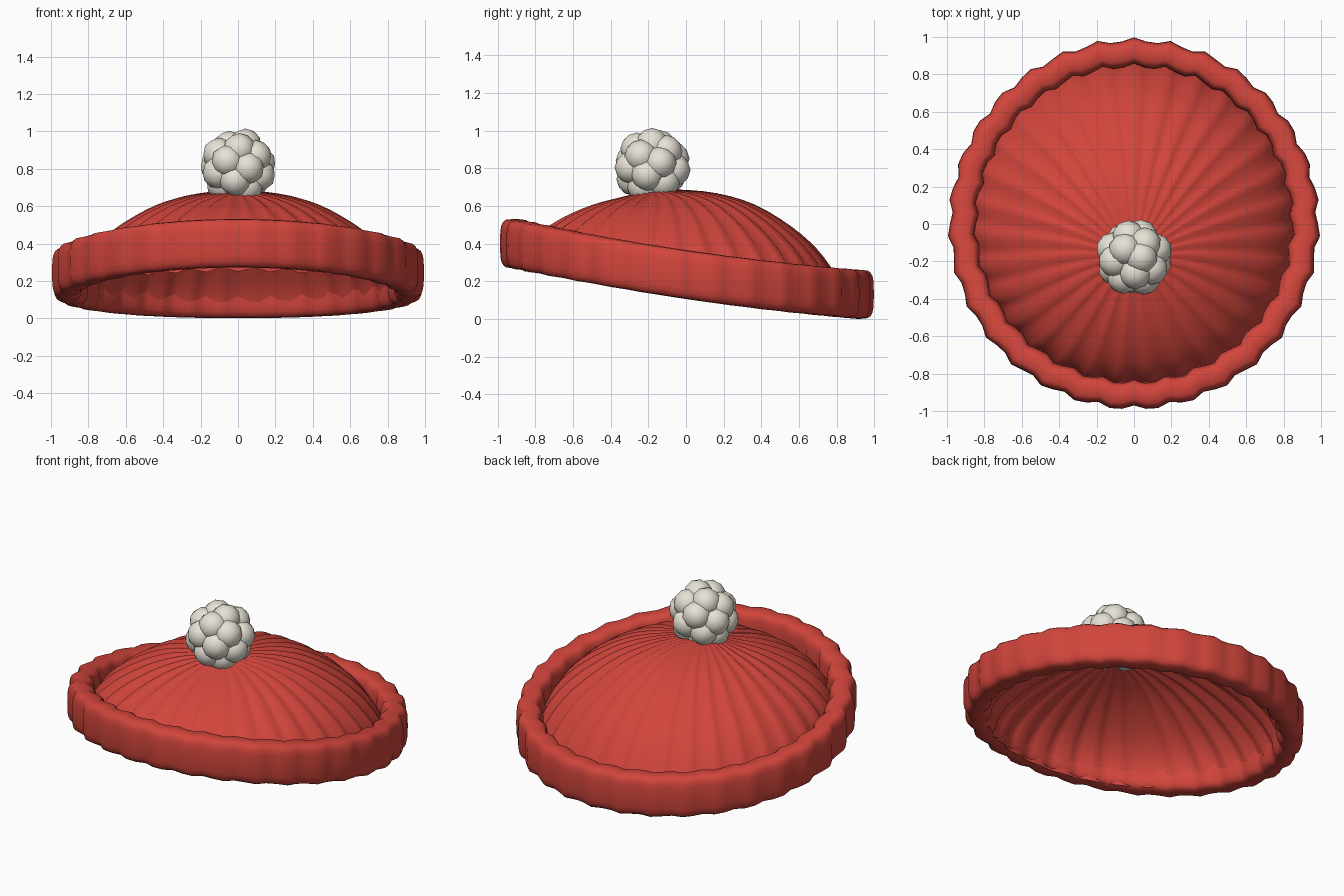
import bpy, bmesh, math
from mathutils import Vector, Matrix

if "Cube" in bpy.data.objects:
    bpy.data.objects.remove(bpy.data.objects["Cube"])

RIBS, SEG = 31, 96


def material(name, color):
    m = bpy.data.materials.new(name)
    m.diffuse_color = color
    m.use_nodes = True
    m.node_tree.nodes["Principled BSDF"].inputs["Base Color"].default_value = m.diffuse_color
    return m


red = material("red_wool", (0.64, 0.06, 0.045, 1))
cream = material("cream_wool", (0.80, 0.76, 0.67, 1))


def finish(bm, name, mat):
    bmesh.ops.recalc_face_normals(bm, faces=bm.faces)
    for f in bm.faces:
        f.smooth = True
    me = bpy.data.meshes.new(name)
    bm.to_mesh(me)
    bm.free()
    me.materials.append(mat)
    ob = bpy.data.objects.new(name, me)
    bpy.context.collection.objects.link(ob)
    return ob


def rib(a):
    return math.cos(RIBS * (a - math.pi / 2))


def bridge(bm, r0, r1):
    for i in range(SEG):
        j = (i + 1) % SEG
        bm.faces.new((r0[i], r0[j], r1[j], r1[i]))


angles = [math.pi / 2 + 2 * math.pi * i / SEG for i in range(SEG)]

# Folded brim: rounded-rectangle section swept round a wavy, tilted circle
bm = bmesh.new()
N = 20
loops = []
for k in range(N):
    t = 2 * math.pi * k / N
    c, s = math.cos(t), math.sin(t)
    dr = 0.07 * math.copysign(abs(c) ** 0.55, c)
    dz = 0.13 * math.copysign(abs(s) ** 0.55, s)
    loop = []
    for a in angles:
        r = 0.914 + 0.014 * rib(a) + dr
        x, y = r * math.cos(a), r * math.sin(a)
        yc = 0.914 * math.sin(a)
        z = 0.236 - 0.148 * yc + 0.036 * yc * yc + dz
        loop.append(bm.verts.new((x, y, z)))
    loops.append(loop)
for k in range(N):
    bridge(bm, loops[k], loops[(k + 1) % N])
finish(bm, "brim", red)

# Crown rings: front y, front z, back y, back z, half width
rings = [(-0.17, 0.682, -0.17, 0.682, 0.0), (-0.25, 0.668, -0.04, 0.685, 0.11),
         (-0.36, 0.64, 0.16, 0.662, 0.27), (-0.50, 0.60, 0.36, 0.598, 0.43),
         (-0.64, 0.54, 0.545, 0.485, 0.585), (-0.75, 0.47, 0.68, 0.365, 0.71),
         (-0.82, 0.395, 0.775, 0.235, 0.80), (-0.855, 0.32, 0.835, 0.125, 0.845),
         (-0.87, 0.26, 0.865, 0.03, 0.87)]
SUB = 3


def spline(i, u):
    p = [rings[min(max(i + d, 0), len(rings) - 1)] for d in (-1, 0, 1, 2)]
    return [0.5 * (2 * b + (c - a) * u + (2 * a - 5 * b + 4 * c - d) * u * u
                   + (3 * b - a - 3 * c + d) * u ** 3) for a, b, c, d in zip(*p)]


bm = bmesh.new()
pole = bm.verts.new((0, -0.17, 0.682))
prev = None
for n in range(1, SUB * (len(rings) - 1) + 1):
    i, u = divmod(n, SUB)
    yf, zf, yb, zb, rx = spline(i, u / SUB)
    loop = []
    for a in angles:
        k = 1 + 0.022 * rib(a)
        s = math.sin(a) * k
        # ribs also ripple the crown's height
        ripple = 0.008 * rib(a) * min(1, rx / 0.4)
        loop.append(bm.verts.new((rx * math.cos(a) * k,
                                  (yf + yb) / 2 + (yb - yf) / 2 * s,
                                  (zf + zb) / 2 + (zb - zf) / 2 * s + ripple)))
    if prev:
        bridge(bm, prev, loop)
    else:
        for j in range(SEG):
            bm.faces.new((pole, loop[j], loop[(j + 1) % SEG]))
    prev = loop
finish(bm, "ribbed_crown", red)

# Pompom: balls spread evenly over a sphere, around a core
bm = bmesh.new()
centre = Vector((0, -0.18, 0.81))
bmesh.ops.create_icosphere(bm, subdivisions=2, radius=0.14, matrix=Matrix.Translation(centre))
BALLS = 20
for i in range(BALLS):
    h = 1 - 2 * (i + 0.5) / BALLS
    a = i * math.pi * (3 - math.sqrt(5))
    w = math.sqrt(1 - h * h)
    d = Vector((w * math.cos(a), w * math.sin(a), h)) * 0.123
    bmesh.ops.create_icosphere(bm, subdivisions=2, radius=0.088,
                               matrix=Matrix.Translation(centre + d))
finish(bm, "pompom", cream)
